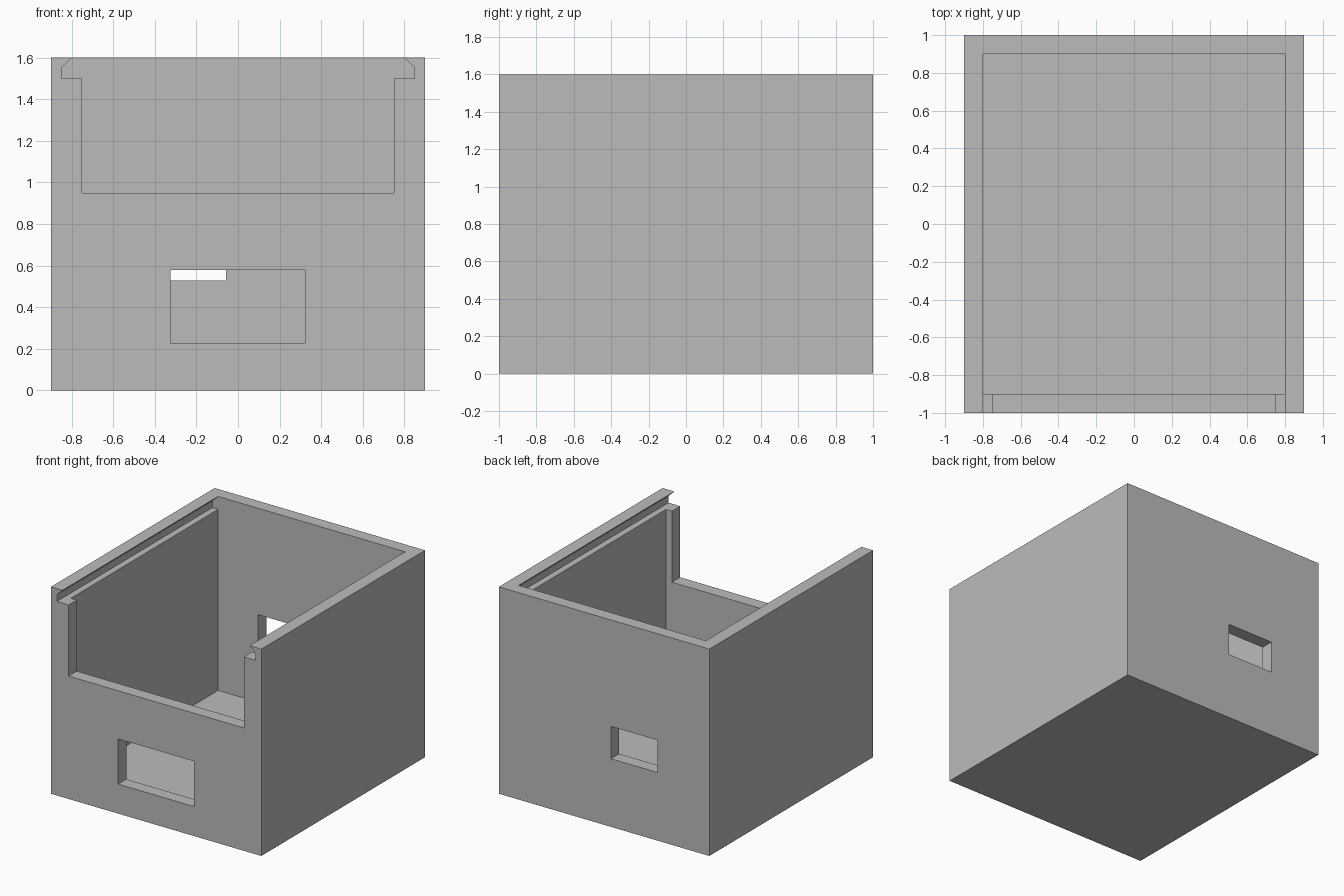
import bpy, bmesh

if "Cube" in bpy.data.objects:
    bpy.data.objects.remove(bpy.data.objects["Cube"])


def prism(name, profile, y0, y1):
    """Extrude an (x, z) outline along y into a closed solid."""
    bm = bmesh.new()
    face = bm.faces.new([bm.verts.new((x, y0, z)) for x, z in profile])
    ext = bmesh.ops.extrude_face_region(bm, geom=[face])
    verts = [v for v in ext["geom"] if isinstance(v, bmesh.types.BMVert)]
    bmesh.ops.translate(bm, verts=verts, vec=(0, y1 - y0, 0))
    bmesh.ops.recalc_face_normals(bm, faces=bm.faces[:])
    mesh = bpy.data.meshes.new(name)
    bm.to_mesh(mesh)
    bm.free()
    obj = bpy.data.objects.new(name, mesh)
    bpy.context.collection.objects.link(obj)
    return obj


def rect(x0, x1, z0, z1):
    return [(x0, z0), (x1, z0), (x1, z1), (x0, z1)]


def mirrored(right):
    """Close a right-hand outline with its mirror image."""
    return right + [(-x, z) for x, z in reversed(right)]


def cut(target, cutter):
    cutter.hide_render = True
    mod = target.modifiers.new(cutter.name, 'BOOLEAN')
    mod.operation = 'DIFFERENCE'
    mod.solver = 'EXACT'
    mod.object = cutter
    bpy.context.view_layer.objects.active = target
    bpy.ops.object.modifier_apply(modifier=mod.name)
    bpy.data.objects.remove(cutter)


# Outer block of the enclosure
box = prism("enclosure_box", rect(-0.9, 0.9, 0, 1.6), -1, 1)

# Inner cavity with a 0.1 floor and walls
cut(box, prism("cavity", rect(-0.8, 0.8, 0.1, 1.7), -0.9, 0.9))

# Undercut rails for a sliding lid, open at the front
rail = mirrored([(0.85, 1.5), (0.85, 1.553), (0.8, 1.6), (0.8, 1.7)])
cut(box, prism("lid_groove", rail, -1.1, 0.9))

# Low opening in the front wall
cut(box, prism("front_notch", rect(-0.75, 0.75, 0.95, 1.7), -1.1, -0.85))

# Port windows in the front and back walls
cut(box, prism("front_window", rect(-0.325, 0.325, 0.228, 0.578), -1.1, -0.85))
cut(box, prism("back_window", rect(-0.457, -0.058, 0.527, 0.777), 0.85, 1.1))

# Plain grey finish
grey = bpy.data.materials.new("plain_grey")
grey.diffuse_color = (0.5, 0.5, 0.5, 1)
grey.use_nodes = True
grey.node_tree.nodes["Principled BSDF"].inputs["Base Color"].default_value = grey.diffuse_color
box.data.materials.clear()
box.data.materials.append(grey)
for p in box.data.polygons:
    p.material_index = 0
    p.use_smooth = False
